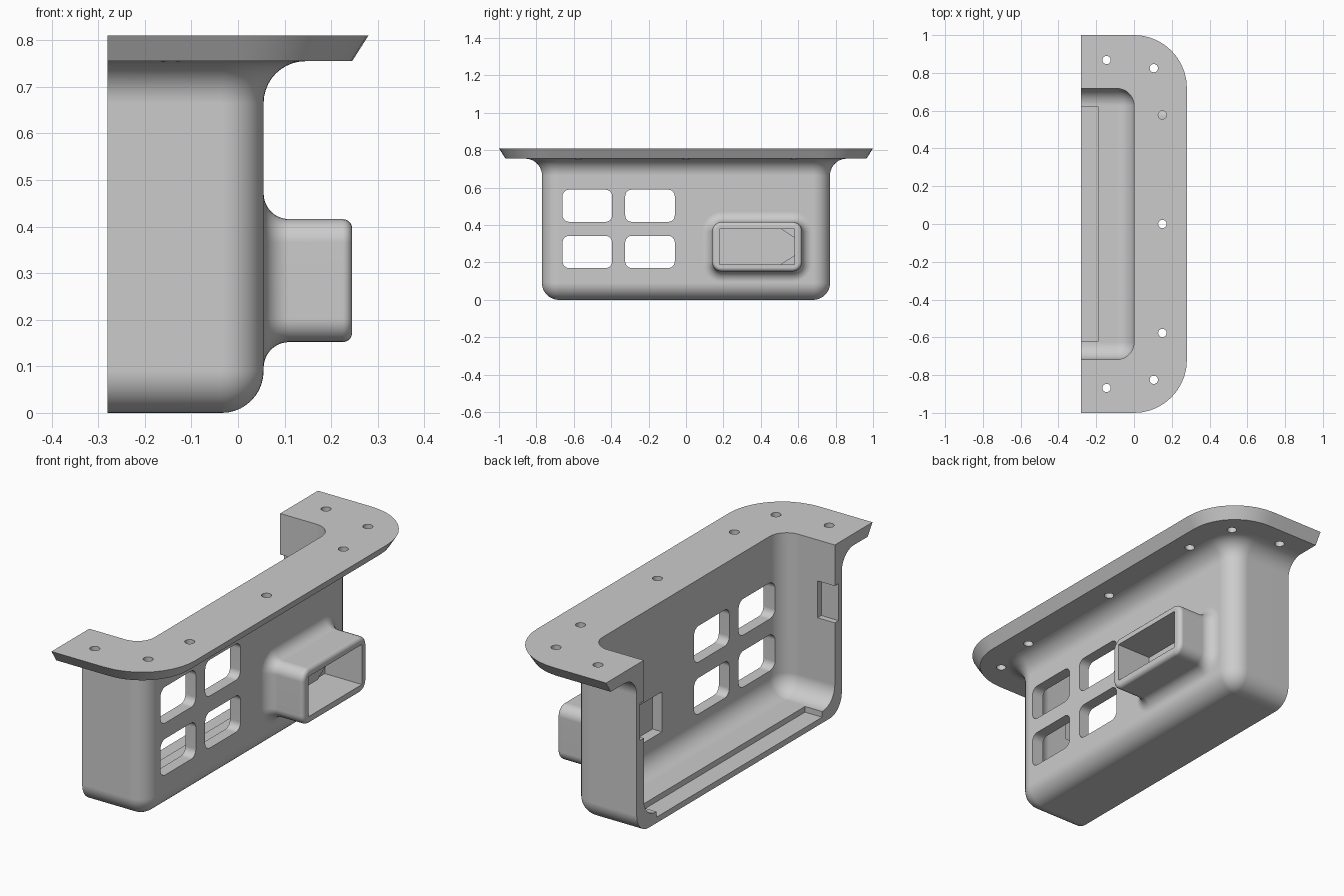
import bpy, bmesh
from math import sin, cos, pi, radians
from mathutils import Matrix, Vector

cube = bpy.data.objects.get("Cube")
if cube:
    bpy.data.objects.remove(cube)

OPEN_X = -0.28
ARC = 10

grey = bpy.data.materials.new("light_grey")
grey.use_nodes = True
colour = (0.6, 0.6, 0.6, 1)
grey.diffuse_color = colour
grey.node_tree.nodes["Principled BSDF"].inputs["Base Color"].default_value = colour


def make_object(name, bm):
    bmesh.ops.recalc_face_normals(bm, faces=bm.faces)
    mesh = bpy.data.meshes.new(name)
    bm.to_mesh(mesh)
    bm.free()
    mesh.materials.append(grey)
    ob = bpy.data.objects.new(name, mesh)
    bpy.context.collection.objects.link(ob)
    return ob


def arc(cx, cy, r, start, n=ARC):
    """Quarter turn, counter-clockwise from the start angle."""
    angles = [start + pi / 2 * i / n for i in range(n + 1)]
    return [(cx + r * cos(a), cy + r * sin(a)) for a in angles]


def bridge(bm, a, b, closed):
    n = len(a)
    for i in range(n if closed else n - 1):
        j = (i + 1) % n
        bm.faces.new((a[i], a[j], b[j], b[i]))


def rounded_rect(y0, y1, z0, z1, r, n=6):
    return (arc(y1 - r, z1 - r, r, 0, n) + arc(y0 + r, z1 - r, r, pi / 2, n)
            + arc(y0 + r, z0 + r, r, pi, n) + arc(y1 - r, z0 + r, r, 1.5 * pi, n))


def loft_x(bm, sections):
    """Solid through closed (x, yz outline) sections."""
    rings = [[bm.verts.new((x, y, z)) for y, z in pts] for x, pts in sections]
    for a, b in zip(rings, rings[1:]):
        bridge(bm, a, b, True)
    bm.faces.new(rings[0])
    bm.faces.new(rings[-1])


def box(bm, lo, hi):
    lo, hi = Vector(lo), Vector(hi)
    size = Matrix.Diagonal((*(hi - lo), 1))
    bmesh.ops.create_cube(bm, size=1, matrix=Matrix.Translation((lo + hi) / 2) @ size)


def boolean(ob, other, operation):
    mod = ob.modifiers.new(operation.lower(), 'BOOLEAN')
    mod.operation = operation
    mod.solver = 'EXACT'
    mod.object = other
    bpy.context.view_layer.objects.active = ob
    bpy.ops.object.modifier_apply(modifier=mod.name)
    bpy.data.objects.remove(other)


# Housing: half tray and flange lofted from U-shaped rings, outside then inside
R = 0.09
turn = [pi / 2 * i / ARC for i in range(ARC + 1)]
levels = []   # x extent, y extent, corner radius, height
for t in turn:
    d = R * (1 - sin(t))
    levels.append((0.055 - d, 0.77 - d, R - d, R * (1 - cos(t))))
for t in turn:
    d = R * (1 - cos(t))
    levels.append((0.055 + d, 0.77 + d, R + d, 0.665 + R * sin(t)))
levels += [(0.245, 0.965, 0.245, 0.755), (0.28, 1, 0.28, 0.81), (0, 0.717, R, 0.81)]
for t in reversed(turn):
    d = R * (1 - sin(t))
    levels.append((-d, 0.717 - d, R - d, 0.055 + R * (1 - cos(t))))

bm = bmesh.new()
rings = []
for hx, hy, r, z in levels:
    r = max(r, 0.002)
    pts = [(OPEN_X, -hy)] + arc(hx - r, -hy + r, r, -pi / 2)
    pts += arc(hx - r, hy - r, r, 0) + [(OPEN_X, hy)]
    rings.append([bm.verts.new((x, y, z)) for x, y in pts])
for a, b in zip(rings, rings[1:]):
    bridge(bm, a, b, False)
bm.faces.new(rings[0])
bm.faces.new(rings[-1])
bm.faces.new([r[0] for r in rings] + [r[-1] for r in reversed(rings)])
housing = make_object("housing", bm)

# Port: rounded spout that flares into the wall
F, TIP = 0.055, 0.02
port = []


def port_section(x, grow):
    port.append((x, rounded_rect(0.14 - grow, 0.62 + grow, 0.152 - grow, 0.416 + grow, 0.05 + grow)))


port_section(0.03, F)
for t in turn:
    port_section(0.055 + F * (1 - cos(t)), F * (1 - sin(t)))
for t in turn[::2]:
    port_section(0.245 - TIP + TIP * sin(t), -TIP * (1 - cos(t)))
bm = bmesh.new()
loft_x(bm, port)
boolean(housing, make_object("port", bm), 'UNION')

# Openings: port bore with two corner gussets left in, and four windows
bm = bmesh.new()
box(bm, (0.05, 0.18, 0.19), (0.3, 0.58, 0.38))
bore = [(0.18, 0.19), (0.51, 0.19), (0.58, 0.235), (0.58, 0.335), (0.51, 0.38), (0.18, 0.38)]
loft_x(bm, [(-0.04, bore), (0.06, bore)])
boolean(housing, make_object("bore_cutter", bm), 'DIFFERENCE')

bm = bmesh.new()
for y0 in (-0.66, -0.325):
    for z0 in (0.17, 0.417):
        outline = rounded_rect(y0, y0 + 0.265, z0, z0 + 0.172, 0.035)
        loft_x(bm, [(-0.05, outline), (0.1, outline)])

# Screw holes through the flange
holes = [(0.15, 0)]
for side in (-1, 1):
    holes += [(-0.145, side * 0.868), (0.105, side * 0.825), (0.15, side * 0.577)]
for x, y in holes:
    bmesh.ops.create_cone(bm, cap_ends=True, segments=24, radius1=0.022, radius2=0.022,
                          depth=0.3, matrix=Matrix.Translation((x, y, 0.8)))

# Seat for the rear panel: floor step and a clip recess in each end wall
box(bm, (-0.4, -0.622, 0.028), (-0.19, 0.622, 0.1))
for side in (-1, 1):
    a, b = sorted((side * 0.68, side * 0.745))
    box(bm, (-0.4, a, 0.44), (-0.19, b, 0.615))
boolean(housing, make_object("opening_cutter", bm), 'DIFFERENCE')

# Smooth rounded areas, crisp edges
bpy.ops.object.select_all(action='DESELECT')
housing.select_set(True)
bpy.context.view_layer.objects.active = housing
bpy.ops.object.shade_smooth_by_angle(angle=radians(30))
weighted = housing.modifiers.new("weighted_normals", 'WEIGHTED_NORMAL')
weighted.keep_sharp = True
